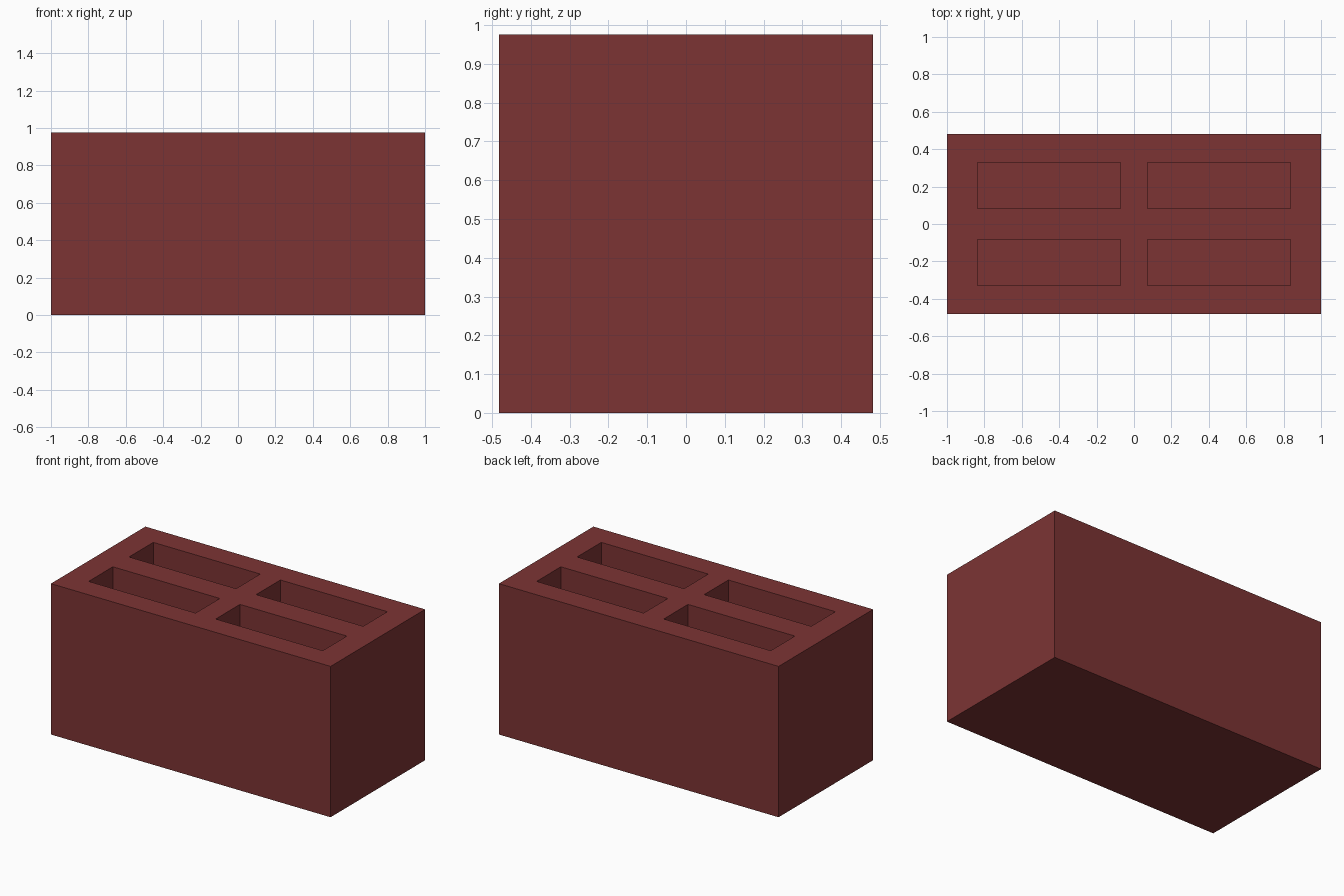
import bpy

if "Cube" in bpy.data.objects:
    bpy.data.objects.remove(bpy.data.objects["Cube"])

LENGTH, WIDTH, HEIGHT = 2.0, 0.965, 0.975
FLOOR = 0.15                  # solid base left under the pockets
X0, X1 = 0.072, 0.837         # pocket extent along the block
Y0, Y1 = 0.083, 0.33          # pocket extent across the block

clay = bpy.data.materials.new("brick red")
clay.diffuse_color = (0.202, 0.034, 0.034, 1.0)
clay.use_nodes = True
clay.node_tree.nodes["Principled BSDF"].inputs["Base Color"].default_value = clay.diffuse_color


def box(name, lo, hi):
    """Add an axis-aligned box between two corners."""
    centre = [(a + b) / 2 for a, b in zip(lo, hi)]
    bpy.ops.mesh.primitive_cube_add(size=1, location=centre)
    obj = bpy.context.object
    obj.name = name
    obj.scale = [b - a for a, b in zip(lo, hi)]
    bpy.ops.object.transform_apply(location=True, rotation=False, scale=True)
    obj.data.materials.append(clay)
    return obj


# Solid block
block = box("hollow_brick", (-LENGTH / 2, -WIDTH / 2, 0),
            (LENGTH / 2, WIDTH / 2, HEIGHT))

# Four blind pockets, mirrored about both axes
for sx in (-1, 1):
    for sy in (-1, 1):
        xs, ys = sorted((sx * X0, sx * X1)), sorted((sy * Y0, sy * Y1))
        cutter = box("pocket_cutter", (xs[0], ys[0], FLOOR),
                     (xs[1], ys[1], HEIGHT + 0.1))
        cutter.hide_render = True
        bpy.context.view_layer.objects.active = block
        cut = block.modifiers.new("pocket", 'BOOLEAN')
        cut.operation = 'DIFFERENCE'
        cut.solver = 'EXACT'
        cut.object = cutter
        bpy.ops.object.modifier_apply(modifier=cut.name)
        bpy.data.objects.remove(cutter, do_unlink=True)
